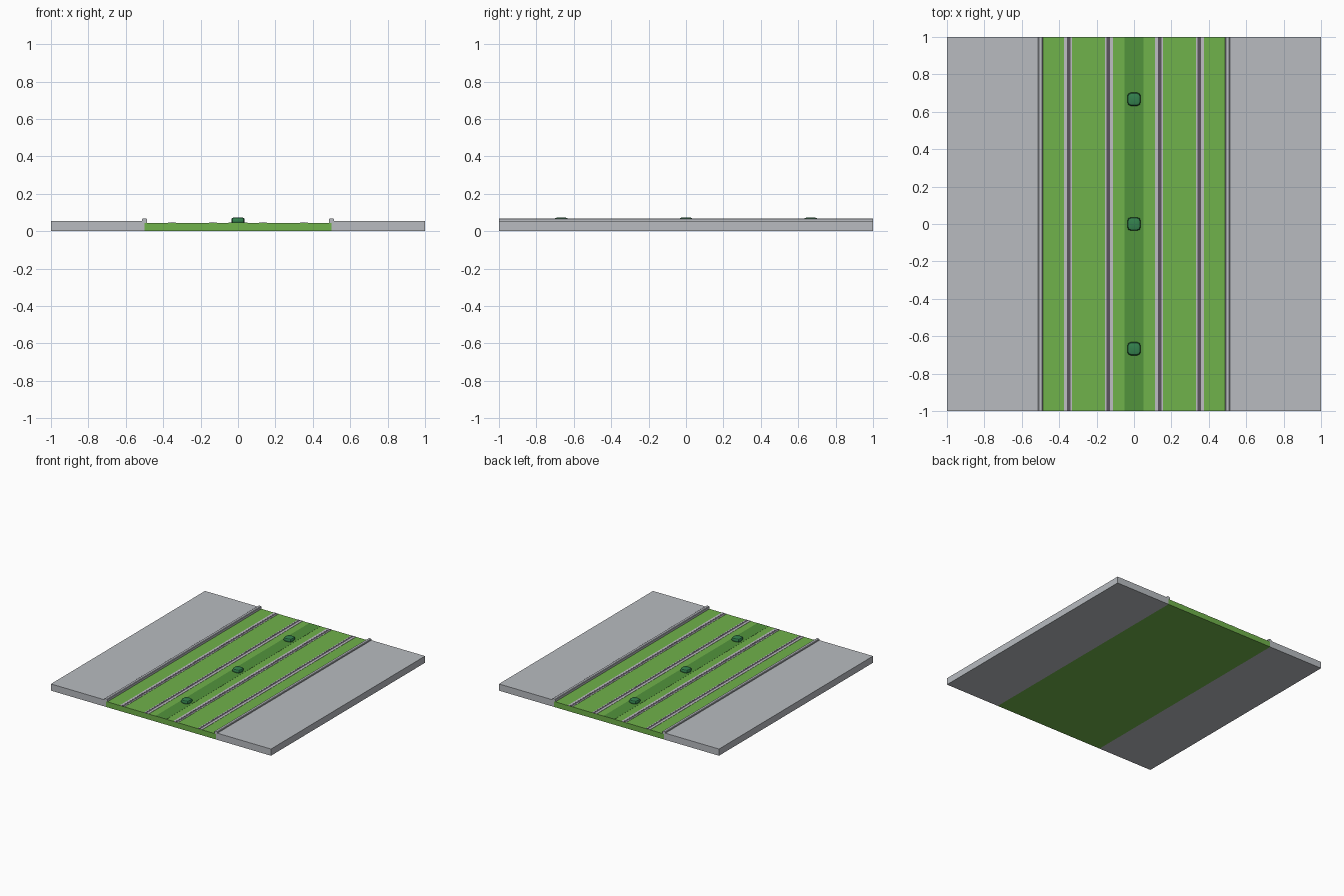
import bpy, bmesh, math

if "Cube" in bpy.data.objects:
    bpy.data.objects.remove(bpy.data.objects["Cube"])


def material(name, rgb):
    m = bpy.data.materials.new(name)
    m.diffuse_color = (*rgb, 1)
    m.use_nodes = True
    m.node_tree.nodes["Principled BSDF"].inputs["Base Color"].default_value = m.diffuse_color
    return m


PAVING = material("paving grey", (0.48, 0.50, 0.53))
STEEL = material("rail steel", (0.52, 0.51, 0.55))
GROOVE = material("groove dark grey", (0.10, 0.09, 0.11))
GRASS = material("grass green", (0.162, 0.445, 0.069))
STRIP = material("dark grass green", (0.084, 0.296, 0.045))
BUSH = material("bush green", (0.034, 0.223, 0.075))


def finish(name, bm, mat):
    bmesh.ops.recalc_face_normals(bm, faces=bm.faces)
    mesh = bpy.data.meshes.new(name)
    bm.to_mesh(mesh)
    bm.free()
    mesh.materials.append(mat)
    obj = bpy.data.objects.new(name, mesh)
    bpy.context.collection.objects.link(obj)
    return obj


def extrude(name, profile, mat):
    """Run an (x, z) outline along the full length of the tile."""
    bm = bmesh.new()
    face = bm.faces.new([bm.verts.new((x, -1, z)) for x, z in profile])
    ext = bmesh.ops.extrude_face_region(bm, geom=[face])["geom"]
    verts = [g for g in ext if isinstance(g, bmesh.types.BMVert)]
    bmesh.ops.translate(bm, verts=verts, vec=(0, 2, 0))
    return finish(name, bm, mat)


def strip(name, x0, x1, z0, z1, mat):
    return extrude(name, [(x0, z0), (x1, z0), (x1, z1), (x0, z1)], mat)


TOP = 0.045

# Grass bed and the darker planted stripe along its middle
strip("grass_bed", -0.5, 0.5, 0, TOP, GRASS)
strip("planted_stripe", -0.05, 0.05, TOP - 0.003, TOP + 0.001, STRIP)

for side, s in (("left", -1), ("right", 1)):
    # Pavement with a raised, slightly chamfered kerb overhanging the grass
    extrude(side + "_pavement",
            [(s * x, z) for x, z in ((0.5, 0), (1, 0), (1, 0.055), (0.513, 0.055),
                                     (0.513, 0.064), (0.509, 0.067), (0.491, 0.067),
                                     (0.487, 0.064), (0.487, TOP), (0.5, TOP))], PAVING)
    # Grooved rails: running head, dark flangeway and thin guard lip
    for rail, head, inward in (("outer", 0.374, -1), ("inner", 0.112, 1)):
        for part, a, b, h, mat in (("head", 0, 0.017, 0.002, STEEL),
                                   ("groove", 0.017, 0.035, 0.001, GROOVE),
                                   ("lip", 0.035, 0.042, 0.002, STEEL)):
            xs = sorted((s * (head + inward * a), s * (head + inward * b)))
            strip(f"{side}_{rail}_rail_{part}", *xs, TOP - 0.003, TOP + h, mat)


def bush(name, y):
    """Low clipped bush: stacked rounded-square rings."""
    bm = bmesh.new()
    rings = []
    for r, z in ((0.031, TOP - 0.002), (0.036, 0.051), (0.036, 0.063),
                 (0.032, 0.070), (0.023, 0.073)):
        ring = []
        for i in range(16):
            a = 2 * math.pi * i / 16
            c, n = math.cos(a), math.sin(a)
            k = r / (c ** 4 + n ** 4) ** 0.25
            ring.append(bm.verts.new((k * c, y + k * n, z)))
        rings.append(ring)
    for lo, hi in zip(rings, rings[1:]):
        for i in range(16):
            j = (i + 1) % 16
            bm.faces.new((lo[i], lo[j], hi[j], hi[i]))
    bm.faces.new(rings[0][::-1])
    bm.faces.new(rings[-1])
    obj = finish(name, bm, BUSH)
    bpy.ops.object.select_all(action='DESELECT')
    obj.select_set(True)
    bpy.context.view_layer.objects.active = obj
    bpy.ops.object.shade_smooth_by_angle(angle=math.radians(35))


# Three bushes spaced evenly down the stripe
for label, y in (("front", -0.667), ("middle", 0), ("back", 0.667)):
    bush(label + "_bush", y)
